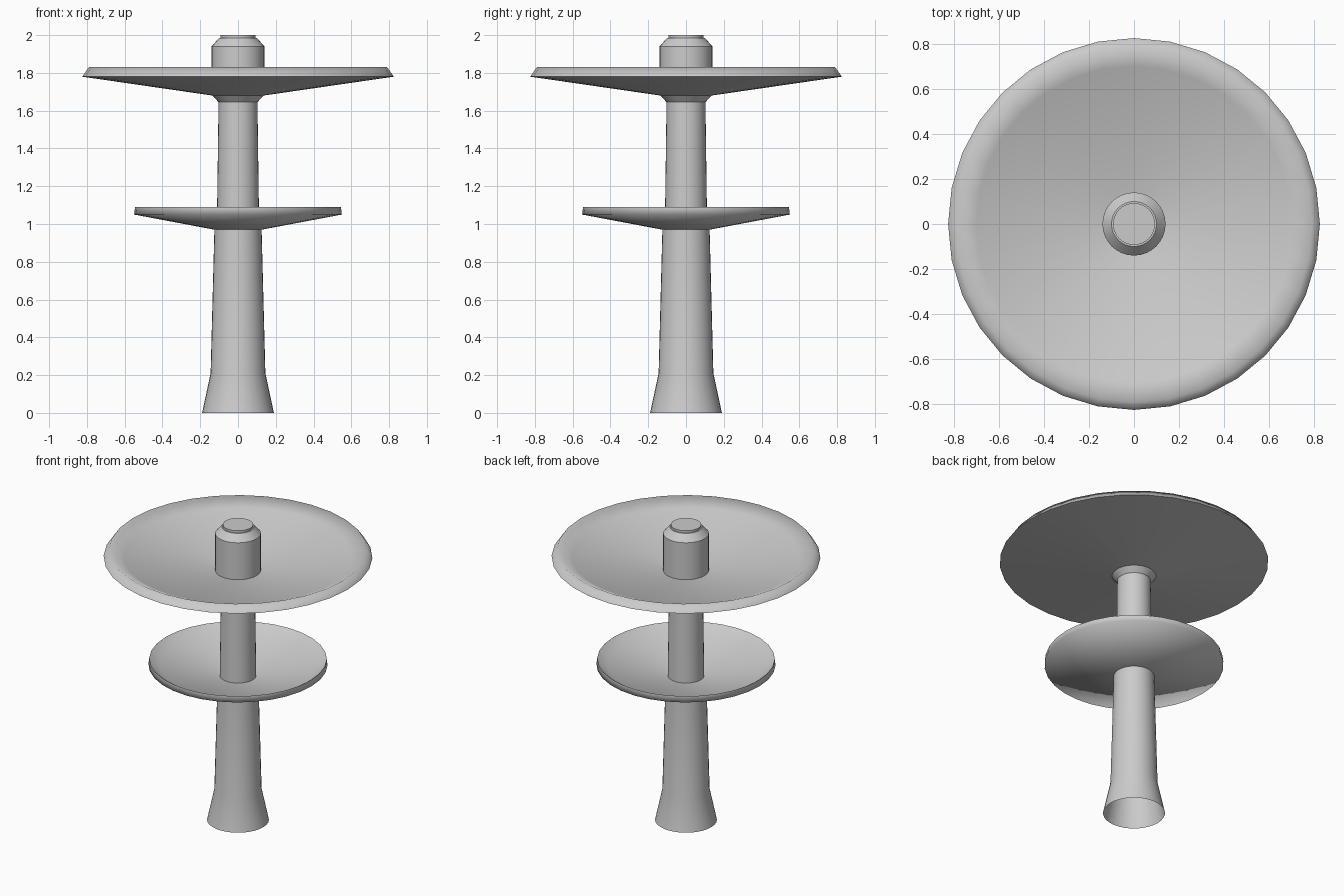
import bpy
import bmesh
from math import cos, sin, pi, radians

SIDES = 32

cube = bpy.data.objects.get("Cube")
if cube:
    bpy.data.objects.remove(cube, do_unlink=True)

grey = bpy.data.materials.new("light_grey")
grey.use_nodes = True
colour = (0.6, 0.6, 0.6, 1)
grey.diffuse_color = colour
grey.node_tree.nodes["Principled BSDF"].inputs["Base Color"].default_value = colour


def lathe(name, profile, angle=30, cap_top=False):
    """Turn a list of (radius, height) points around the z axis."""
    bm = bmesh.new()
    rings = []
    for r, z in profile:
        rings.append([bm.verts.new((r * cos(2 * pi * i / SIDES), r * sin(2 * pi * i / SIDES), z))
                      for i in range(SIDES)])
    for low, high in zip(rings, rings[1:]):
        for i in range(SIDES):
            j = (i + 1) % SIDES
            bm.faces.new((low[i], low[j], high[j], high[i]))
    if cap_top:
        bm.faces.new(rings[-1])
    mesh = bpy.data.meshes.new(name)
    bm.to_mesh(mesh)
    bm.free()
    mesh.materials.append(grey)
    obj = bpy.data.objects.new(name, mesh)
    bpy.context.collection.objects.link(obj)
    bpy.ops.object.select_all(action="DESELECT")
    obj.select_set(True)
    bpy.context.view_layer.objects.active = obj
    bpy.ops.object.shade_smooth_by_angle(angle=radians(angle))
    return obj


# Flared pedestal, open underneath
lathe("pedestal", [(0.19, 0), (0.145, 0.21), (0.125, 0.97)])

# Small lower bowl with a raised lip
lathe("lower_bowl", [(0.125, 0.97), (0.55, 1.05), (0.545, 1.09), (0.48, 1.047), (0.112, 0.977)], angle=100)

# Slim column, widening under the upper bowl
lathe("upper_column", [(0.112, 0.977), (0.103, 1.645), (0.135, 1.68)])

# Wide upper bowl with a sloping rim
lathe("upper_bowl", [(0.135, 1.68), (0.825, 1.78), (0.79, 1.83), (0.70, 1.787), (0.14, 1.69)], angle=100)

# Chamfered spout with a small raised disc on top
lathe("spout", [(0.14, 1.69), (0.14, 1.94), (0.1, 1.985), (0.093, 1.985), (0.093, 2)], cap_top=True)
